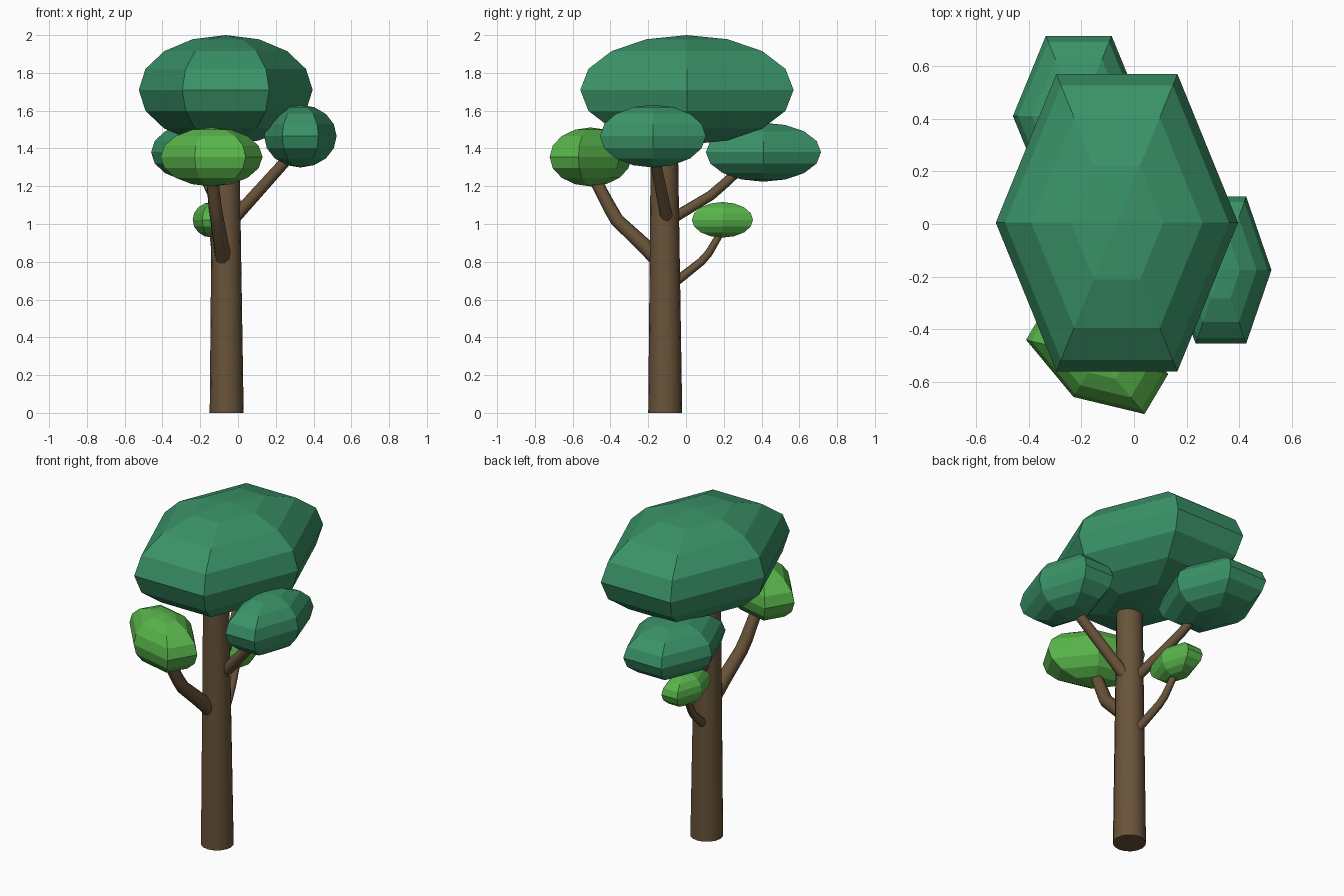
import bpy, bmesh
from math import sin, cos, pi, radians

if "Cube" in bpy.data.objects:
    bpy.data.objects.remove(bpy.data.objects["Cube"])


def material(name, rgb):
    m = bpy.data.materials.new(name)
    m.diffuse_color = (*rgb, 1)
    m.use_nodes = True
    m.node_tree.nodes["Principled BSDF"].inputs["Base Color"].default_value = m.diffuse_color
    return m


DARK = material("dark_leaf", (0.042, 0.29, 0.138))
BRIGHT = material("bright_leaf", (0.098, 0.456, 0.069))
BARK = material("bark", (0.14, 0.087, 0.042))


def foliage(name, centre, a, q, rz, mat, segments=6, rings=8):
    """Flat-faced ellipsoid spanned by plan vectors a and q."""
    cx, cy, cz = centre
    bm = bmesh.new()
    top = bm.verts.new((cx, cy, cz + rz))
    bottom = bm.verts.new((cx, cy, cz - rz))
    loops = []
    for i in range(1, rings):
        t = pi * i / rings
        loop = []
        for j in range(segments):
            c = sin(t) * cos(2 * pi * j / segments)
            s = sin(t) * sin(2 * pi * j / segments)
            loop.append(bm.verts.new((cx + a[0] * c + q[0] * s,
                                      cy + a[1] * c + q[1] * s,
                                      cz + rz * cos(t))))
        loops.append(loop)
    for j in range(segments):
        k = (j + 1) % segments
        bm.faces.new((top, loops[0][j], loops[0][k]))
        bm.faces.new((bottom, loops[-1][k], loops[-1][j]))
        for up, low in zip(loops, loops[1:]):
            bm.faces.new((up[j], low[j], low[k], up[k]))
    bmesh.ops.recalc_face_normals(bm, faces=bm.faces)
    mesh = bpy.data.meshes.new(name)
    bm.to_mesh(mesh)
    bm.free()
    mesh.materials.append(mat)
    obj = bpy.data.objects.new(name, mesh)
    bpy.context.collection.objects.link(obj)


def limb(name, points, radii, resolution=3):
    """Tapered round tube along a few points, with smooth sides."""
    curve = bpy.data.curves.new(name, 'CURVE')
    curve.dimensions = '3D'
    curve.bevel_depth = 1
    curve.bevel_resolution = resolution
    curve.use_fill_caps = True
    spline = curve.splines.new('POLY')
    spline.points.add(len(points) - 1)
    for p, co, r in zip(spline.points, points, radii):
        p.co = (*co, 1)
        p.radius = r
    curve.materials.append(BARK)
    obj = bpy.data.objects.new(name, curve)
    bpy.context.collection.objects.link(obj)
    bpy.ops.object.select_all(action='DESELECT')
    obj.select_set(True)
    bpy.context.view_layer.objects.active = obj
    bpy.ops.object.convert(target='MESH')
    bpy.ops.object.shade_smooth_by_angle(angle=radians(50))


# trunk
limb("trunk", [(-0.06, -0.11, 0), (-0.065, -0.115, 1.5)], [0.09, 0.071], 6)

# branches
limb("front_branch", [(-0.075, -0.14, 0.80), (-0.088, -0.22, 0.885), (-0.11, -0.365, 1.02),
                      (-0.12, -0.40, 1.08), (-0.14, -0.50, 1.27)],
     [0.042, 0.041, 0.037, 0.036, 0.031])
limb("right_branch", [(-0.03, -0.10, 1.02), (0.33, -0.18, 1.42)], [0.034, 0.028])
limb("back_branch", [(-0.08, -0.07, 1.03), (-0.13, 0.13, 1.15), (-0.16, 0.20, 1.21),
                     (-0.20, 0.32, 1.32)], [0.029, 0.027, 0.026, 0.024])
limb("small_branch", [(-0.07, -0.06, 0.69), (-0.11, 0.08, 0.80), (-0.12, 0.12, 0.845),
                      (-0.137, 0.20, 0.98)], [0.025, 0.022, 0.021, 0.018])

# foliage
foliage("main_crown", (-0.065, 0.005, 1.71), (0.46, 0), (0, 0.652), 0.29, DARK)
foliage("right_foliage", (0.33, -0.175, 1.465), (0.192, 0), (0, 0.323), 0.166, DARK)
foliage("back_foliage", (-0.21, 0.41, 1.38), (0.25, 0), (0, 0.352), 0.156, DARK)
foliage("front_foliage", (-0.14, -0.505, 1.355), (-0.27, 0.065), (0.052, -0.213), 0.156, BRIGHT)
foliage("small_foliage", (-0.137, 0.193, 1.022), (0.103, 0), (0, 0.187), 0.094, BRIGHT)
